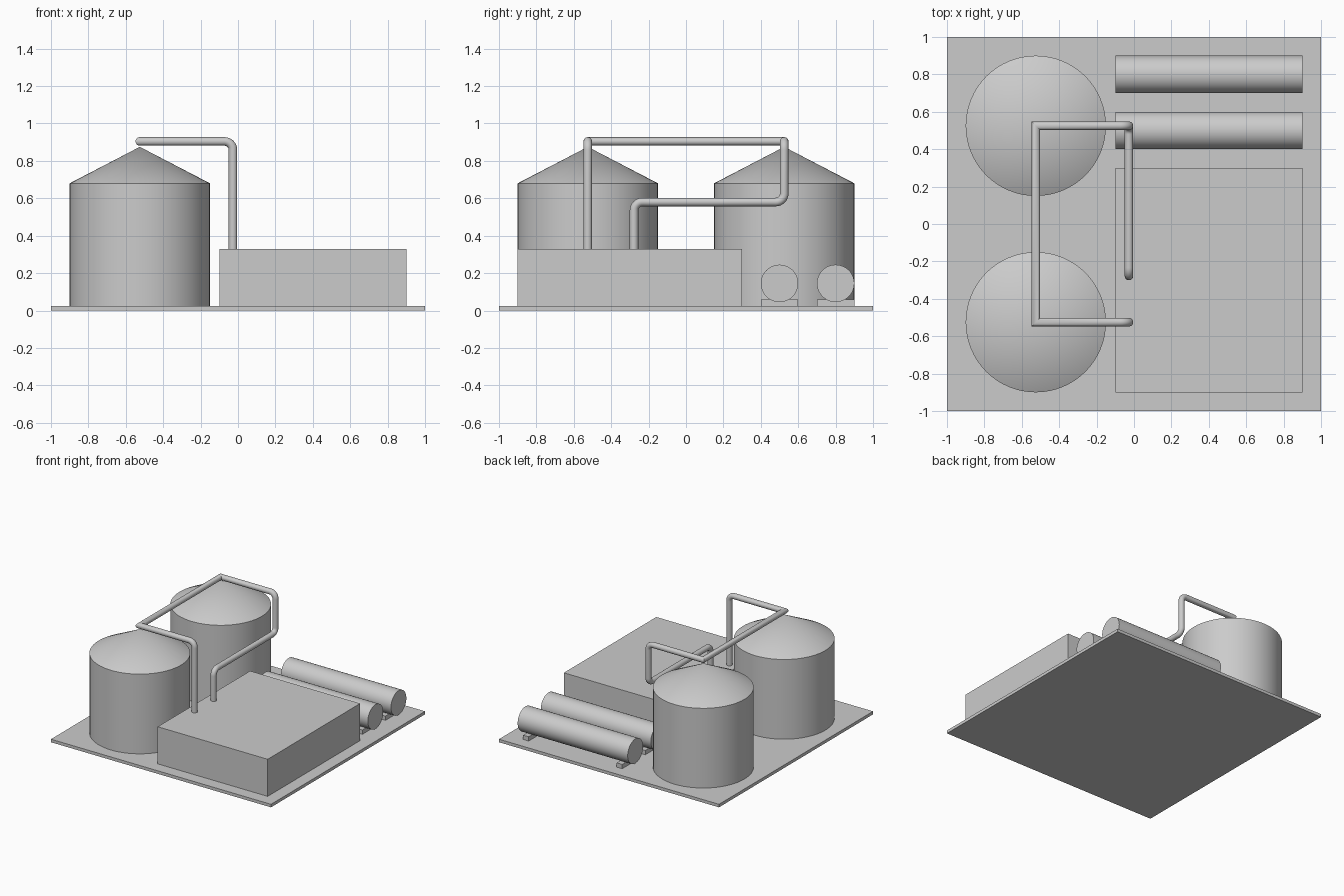
import bpy, bmesh, math
from mathutils import Vector, Matrix

cube = bpy.data.objects.get("Cube")
if cube:
    bpy.data.objects.remove(cube, do_unlink=True)

grey = bpy.data.materials.new("plain grey")
grey.use_nodes = True
grey.diffuse_color = (0.6, 0.6, 0.6, 1)
grey.node_tree.nodes["Principled BSDF"].inputs["Base Color"].default_value = (0.6, 0.6, 0.6, 1)

SLAB_TOP = 0.025


def finish(bm, name, smooth=False):
    bmesh.ops.recalc_face_normals(bm, faces=bm.faces[:])
    mesh = bpy.data.meshes.new(name)
    bm.to_mesh(mesh)
    bm.free()
    mesh.materials.append(grey)
    obj = bpy.data.objects.new(name, mesh)
    bpy.context.collection.objects.link(obj)
    if smooth:
        bpy.ops.object.select_all(action="DESELECT")
        obj.select_set(True)
        bpy.context.view_layer.objects.active = obj
        bpy.ops.object.shade_smooth_by_angle(angle=math.radians(35))
    return obj


def box(name, low, high):
    low, high = Vector(low), Vector(high)
    bm = bmesh.new()
    place = Matrix.Translation((low + high) / 2) @ Matrix.Diagonal((*(high - low), 1))
    bmesh.ops.create_cube(bm, size=1, matrix=place)
    finish(bm, name)


def storage_tank(name, x, y, radius, eaves, peak):
    """Upright cylinder whose top face is poked up into a cone."""
    bm = bmesh.new()
    middle = Matrix.Translation((x, y, (SLAB_TOP + eaves) / 2))
    bmesh.ops.create_cone(bm, cap_ends=True, segments=64, radius1=radius, radius2=radius,
                          depth=eaves - SLAB_TOP, matrix=middle)
    bm.normal_update()
    roof = [f for f in bm.faces if f.normal.z > 0.9]
    apex = bmesh.ops.poke(bm, faces=roof)["verts"][0]
    apex.co.z = peak
    finish(bm, name, smooth=True)


def rounded(points, radii, steps=8):
    """Replace each corner of a path with an arc; radius 0 keeps it mitred."""
    path = [points[0]]
    for a, b, c, r in zip(points, points[1:], points[2:], radii):
        back, ahead = (a - b).normalized(), (c - b).normalized()
        if r == 0:
            path.append(b)
            continue
        centre = b + (back + ahead) * r
        for i in range(steps + 1):
            t = math.pi / 2 * i / steps
            path.append(centre - ahead * r * math.cos(t) - back * r * math.sin(t))
    return path + [points[-1]]


def pipe(name, path, radius, sides=24):
    """Sweep a circle, carrying each ring along onto the next mitre plane."""
    bm = bmesh.new()
    heading = (path[1] - path[0]).normalized()
    turn = heading.to_track_quat("Z", "Y")
    ring = []
    for i in range(sides):
        a = math.tau * i / sides
        ring.append(path[0] + turn @ Vector((math.cos(a), math.sin(a), 0)) * radius)
    verts = [bm.verts.new(p) for p in ring]
    bm.faces.new(verts)
    for i in range(1, len(path)):
        into = (path[i] - path[i - 1]).normalized()
        out = (path[i + 1] - path[i]).normalized() if i + 1 < len(path) else into
        plane = (into + out).normalized()
        ring = [p + into * ((path[i] - p).dot(plane) / into.dot(plane)) for p in ring]
        new = [bm.verts.new(p) for p in ring]
        for k in range(sides):
            n = (k + 1) % sides
            bm.faces.new((verts[k], verts[n], new[n], new[k]))
        verts = new
    bm.faces.new(verts)
    finish(bm, name, smooth=True)


# Ground slab and low building
box("base_slab", (-1, -1, 0), (1, 1, SLAB_TOP))
box("building", (-0.1, -0.9, SLAB_TOP), (0.9, 0.3, 0.33))

# Two cone-roofed tanks
for side, y in (("front", -0.525), ("back", 0.525)):
    storage_tank(side + "_storage_tank", -0.525, y, 0.375, 0.68, 0.875)

# Two lying cylinders, each on a pair of saddles
for side, y in (("inner", 0.5), ("outer", 0.8)):
    bm = bmesh.new()
    lying = Matrix.Translation((0.4, y, 0.145)) @ Matrix.Rotation(math.pi / 2, 4, "Y")
    bmesh.ops.create_cone(bm, cap_ends=True, segments=48, radius1=0.1, radius2=0.1,
                          depth=1, matrix=lying)
    finish(bm, side + "_pressure_vessel", smooth=True)
    for end, x in (("left", 0.8), ("right", -0.05)):
        box(f"{side}_{end}_saddle", (x, y - 0.1, SLAB_TOP), (x + 0.05, y + 0.1, 0.06))

# Pipe run from the building, over both tanks and back
tank, riser, high, low, roof = 0.525, -0.027, 0.904, 0.58, 0.32
corners = [Vector(p) for p in (
    (riser, -tank, roof), (riser, -tank, high), (-tank, -tank, high), (-tank, tank, high),
    (riser, tank, high), (riser, tank, low), (riser, -0.278, low), (riser, -0.278, roof))]
bend = 0.045
pipe("overhead_pipe", rounded(corners, [bend, 0, 0, bend, bend, bend]), 0.0228)
